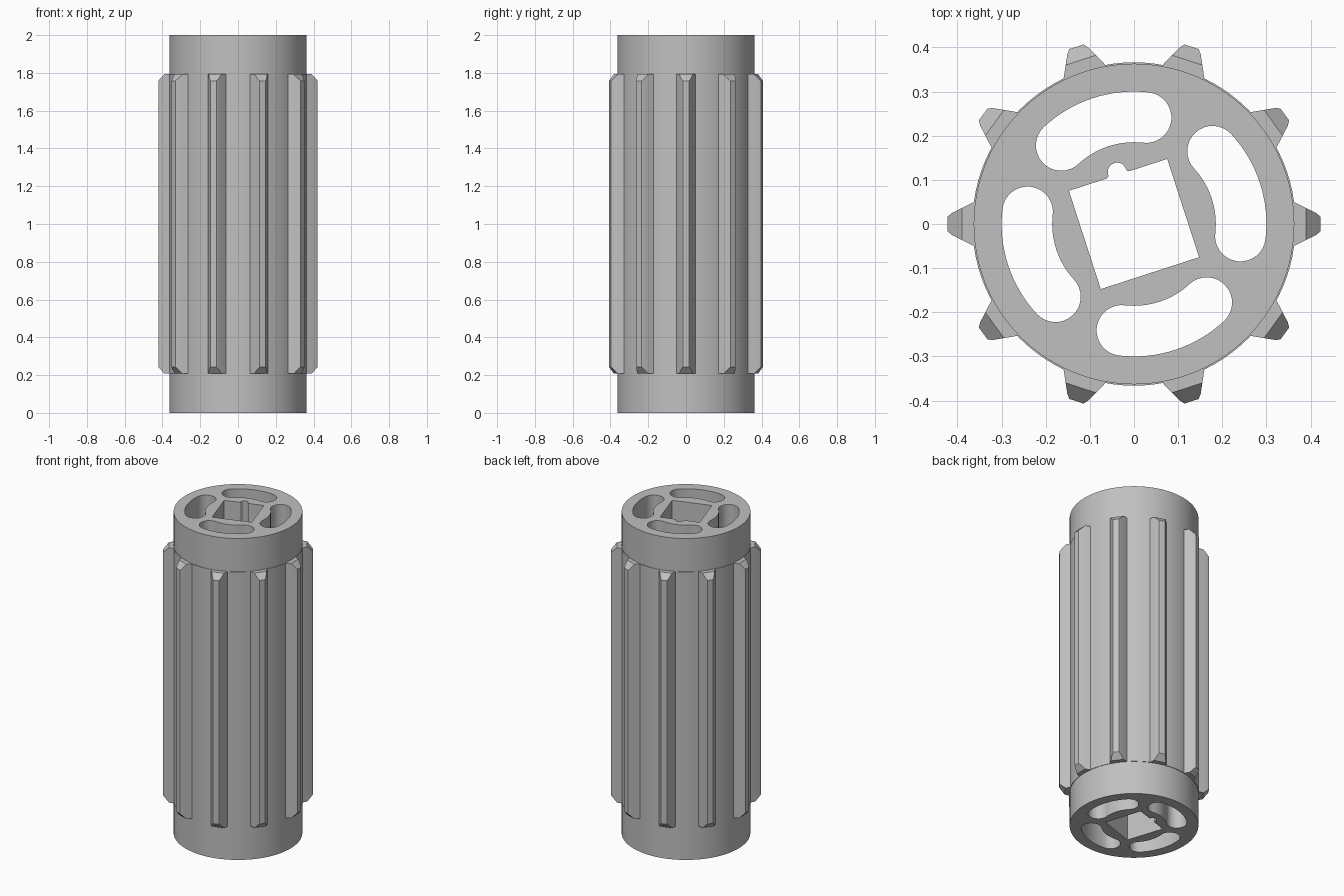
import bpy, bmesh
from math import sin, cos, pi, radians
from mathutils import Matrix, Vector

cube = bpy.data.objects.get("Cube")
if cube:
    bpy.data.objects.remove(cube, do_unlink=True)

grey = bpy.data.materials.new("plain_grey")
grey.use_nodes = True
colour = (0.53, 0.53, 0.53, 1)
grey.diffuse_color = colour
grey.node_tree.nodes["Principled BSDF"].inputs["Base Color"].default_value = colour

HEIGHT, RADIUS, SLEEVE = 2.0, 0.363, 0.366
RIB_LOW, RIB_HIGH = 0.208, 1.793


def arc(radius, start, end, steps, centre=(0, 0)):
    """Points along an arc, angles in degrees."""
    angles = [radians(start + (end - start) * i / steps) for i in range(steps + 1)]
    return [(centre[0] + radius * cos(a), centre[1] + radius * sin(a)) for a in angles]


def turned(points, degrees):
    m = Matrix.Rotation(radians(degrees), 2)
    return [tuple(m @ Vector(p)) for p in points]


def finish(name, bm):
    bmesh.ops.remove_doubles(bm, verts=bm.verts, dist=0.0001)
    bmesh.ops.recalc_face_normals(bm, faces=bm.faces)
    mesh = bpy.data.meshes.new(name)
    bm.to_mesh(mesh)
    bm.free()
    mesh.materials.append(grey)
    obj = bpy.data.objects.new(name, mesh)
    bpy.context.collection.objects.link(obj)
    bpy.ops.object.select_all(action='DESELECT')
    obj.select_set(True)
    bpy.context.view_layer.objects.active = obj
    bpy.ops.object.shade_smooth_by_angle(angle=radians(30))
    return obj


# Curved slot with round ends
MID, END_R, A0, A1 = 0.2425, 0.0573, 83.5, 132.8
end0 = (MID * cos(radians(A0)), MID * sin(radians(A0)))
end1 = (MID * cos(radians(A1)), MID * sin(radians(A1)))
slot = (arc(MID + END_R, A0, A1, 16)
        + arc(END_R, A1, A1 + 180, 16, end1)[1:]
        + arc(MID - END_R, A1, A0, 16)[1:]
        + arc(END_R, A0 + 180, A0 + 360, 16, end0)[1:-1])

# Square drive hole with a rounded key notch in one side
H, N, F = 0.117, 0.021, 0.007
notch = (arc(F, -90, 0, 4, (-N - F, H + F))
         + arc(N, 180, 0, 14, (0, H + F))[1:]
         + arc(F, 180, 270, 4, (N + F, H + F))[1:])
drive_hole = turned([(H, H), (H, -H), (-H, -H), (-H, H)] + notch, 18)

# Cylinder body extruded from the cross-section
outline = arc(RADIUS, 0, 360, 96)[:-1]
section = bpy.data.curves.new("body_section", 'CURVE')
section.dimensions = '2D'
section.fill_mode = 'BOTH'
section.extrude = HEIGHT / 2
for loop in [outline, drive_hole] + [turned(slot, 90 * i) for i in range(4)]:
    spline = section.splines.new('POLY')
    spline.points.add(len(loop) - 1)
    for point, (x, y) in zip(spline.points, loop):
        point.co = (x, y, 0, 1)
    spline.use_cyclic_u = True
helper = bpy.data.objects.new("section_helper", section)
bpy.context.collection.objects.link(helper)
bpy.context.view_layer.update()
solid = bpy.data.meshes.new_from_object(
    helper.evaluated_get(bpy.context.evaluated_depsgraph_get()))
bpy.data.objects.remove(helper, do_unlink=True)
bm = bmesh.new()
bm.from_mesh(solid)
bmesh.ops.translate(bm, verts=bm.verts, vec=(0, 0, HEIGHT / 2))
finish("body", bm)

# Slightly raised sleeve between the end collars
bm = bmesh.new()
rings = []
for r, z in [(RADIUS - 0.002, RIB_LOW), (SLEEVE, RIB_LOW),
             (SLEEVE, RIB_HIGH), (RADIUS - 0.002, RIB_HIGH)]:
    rings.append([bm.verts.new((x, y, z)) for x, y in arc(r, 0, 360, 96)[:-1]])
for low, high in zip(rings, rings[1:]):
    for i in range(len(low)):
        bm.faces.new((low[i - 1], low[i], high[i], high[i - 1]))
finish("sleeve", bm)

# Tapered ribs with chamfered ends: distance out, half width, end drop
steps = [(0.352, 0.055, 0), (0.39, 0.036, 0), (0.412, 0.025, 0.024), (0.422, 0.017, 0.035)]
for n in range(10):
    bm = bmesh.new()
    rows = []
    for r, w, drop in steps:
        rows.append([bm.verts.new(c) for c in (
            (r, -w, RIB_LOW + drop), (r, w, RIB_LOW + drop),
            (r, w, RIB_HIGH - drop), (r, -w, RIB_HIGH - drop))])
    for inner, outer in zip(rows, rows[1:]):
        for i in range(4):
            bm.faces.new((inner[i - 1], inner[i], outer[i], outer[i - 1]))
    bm.faces.new(rows[0])
    bm.faces.new(rows[-1])
    bmesh.ops.rotate(bm, verts=bm.verts, matrix=Matrix.Rotation(n * pi / 5, 3, 'Z'))
    finish(f"rib_{n + 1}", bm)
